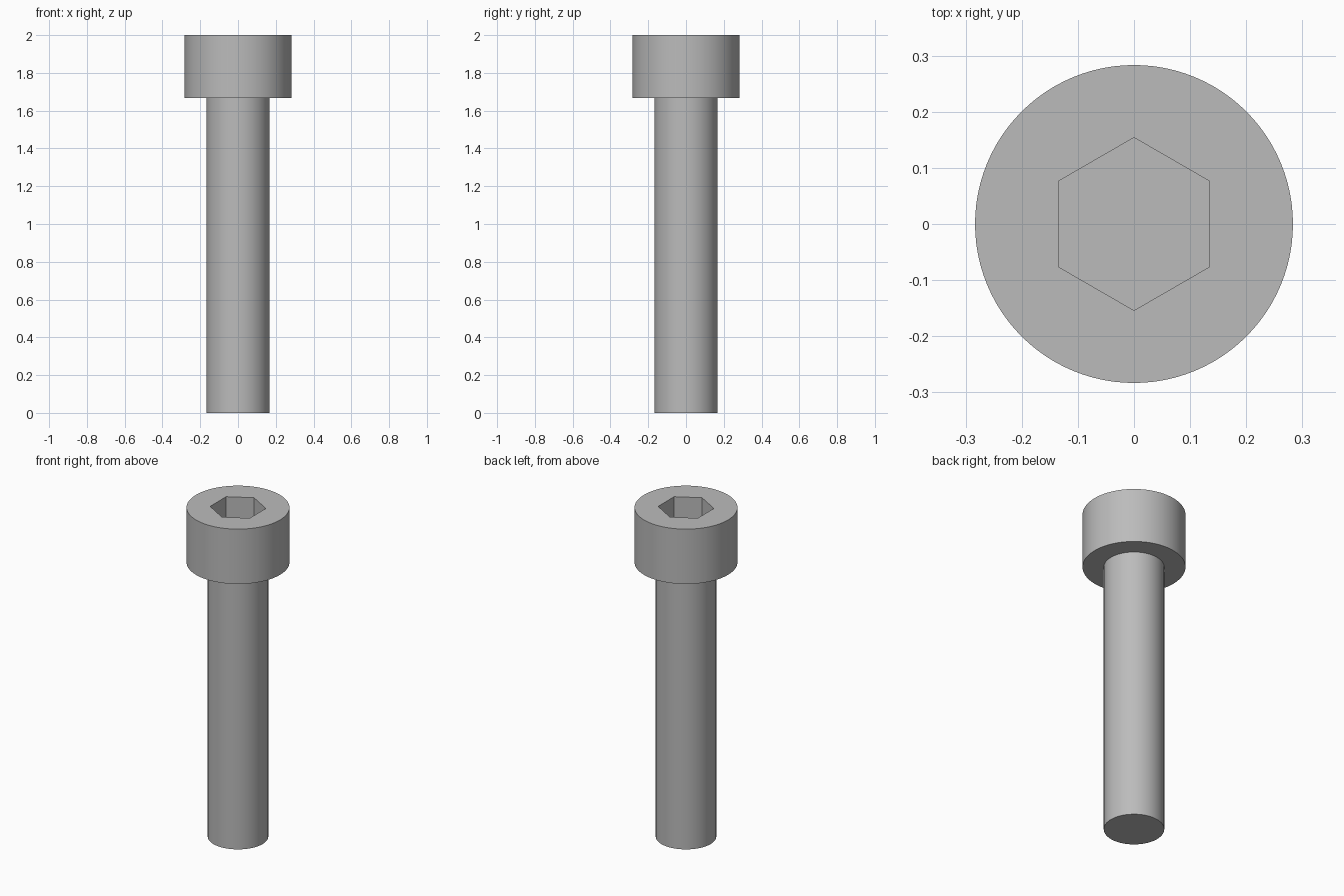
import bpy
import math

SEGMENTS = 96
SHANK_RADIUS = 1 / 6
HEAD_RADIUS = 0.2833
HEAD_BASE = 5 / 3
TOP = 2.0
SOCKET_RADIUS = 0.154
SOCKET_DEPTH = 1 / 6

default_cube = bpy.data.objects.get("Cube")
if default_cube:
    bpy.data.objects.remove(default_cube, do_unlink=True)

# Material
steel = bpy.data.materials.new("grey_steel")
steel.use_nodes = True
colour = (0.5, 0.5, 0.5, 1)
steel.diffuse_color = colour
steel.node_tree.nodes["Principled BSDF"].inputs["Base Color"].default_value = colour


def prism(name, radius, bottom, top, sides):
    """Upright prism or cylinder with its first corner on the y axis."""
    bpy.ops.mesh.primitive_cylinder_add(
        vertices=sides, radius=radius, depth=top - bottom,
        location=(0, 0, (bottom + top) / 2))
    obj = bpy.context.object
    obj.name = obj.data.name = name
    obj.data.materials.append(steel)
    return obj


def combine(target, tool, operation):
    """Apply a boolean to the target and discard the tool."""
    tool.hide_render = True
    modifier = target.modifiers.new(operation.title(), "BOOLEAN")
    modifier.operation = operation
    modifier.solver = "EXACT"
    modifier.object = tool
    bpy.context.view_layer.objects.active = target
    bpy.ops.object.modifier_apply(modifier=modifier.name)
    bpy.data.objects.remove(tool, do_unlink=True)


# Head with a hexagonal blind socket
bolt = prism("socket_head_bolt", HEAD_RADIUS, HEAD_BASE, TOP, SEGMENTS)
socket = prism("socket_cutter", SOCKET_RADIUS, TOP - SOCKET_DEPTH, TOP + 0.1, 6)
combine(bolt, socket, "DIFFERENCE")

# Plain shank, overlapping the head slightly so the two fuse into one solid
shank = prism("shank", SHANK_RADIUS, 0, HEAD_BASE + 0.05, SEGMENTS)
combine(bolt, shank, "UNION")

# Smooth round walls, crisp rims and socket corners
bpy.ops.object.select_all(action="DESELECT")
bolt.select_set(True)
bpy.context.view_layer.objects.active = bolt
bpy.ops.object.shade_smooth_by_angle(angle=math.radians(30))
